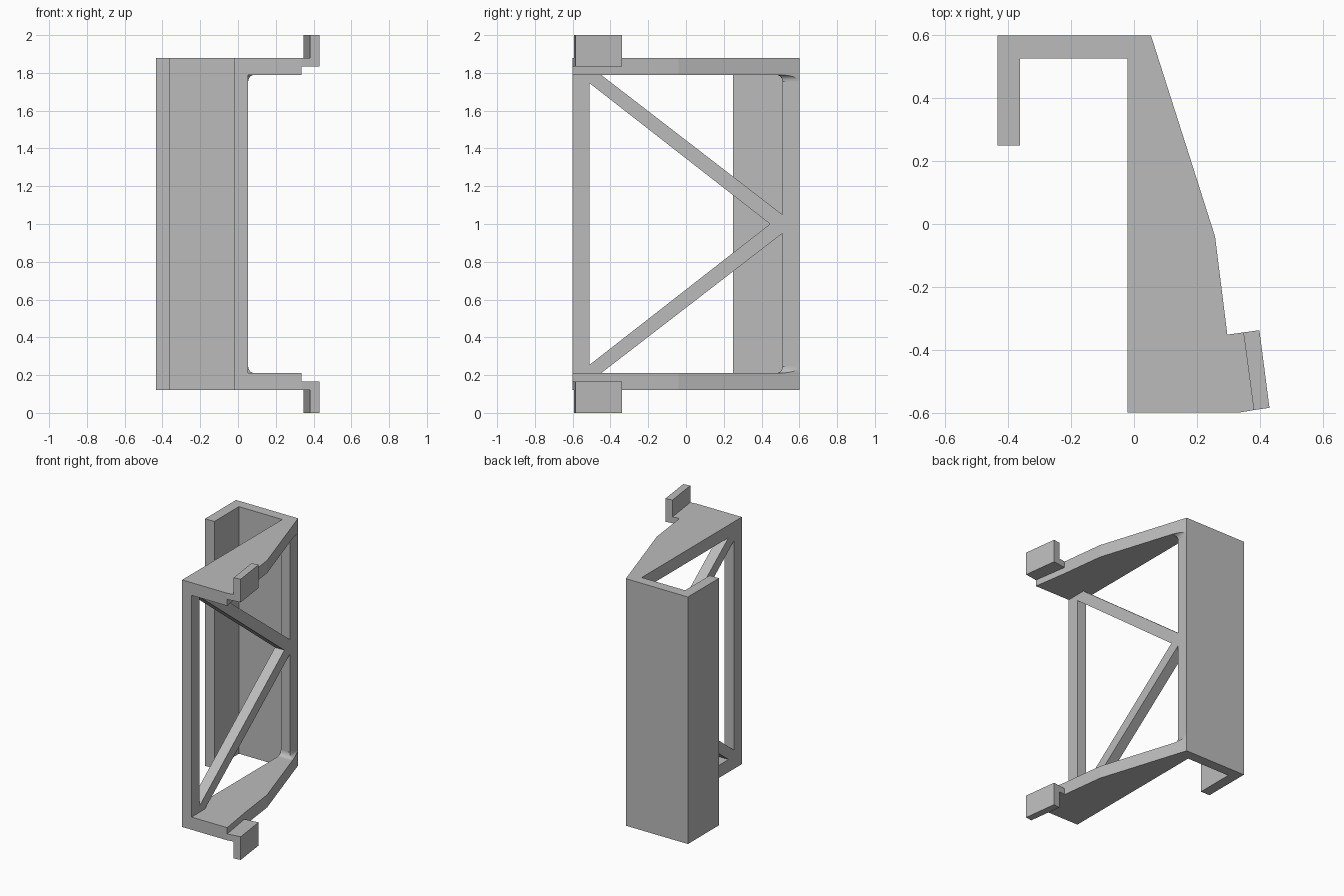
import bpy
import bmesh
from math import sin, cos, pi
from mathutils import Vector

cube = bpy.data.objects.get("Cube")
if cube:
    bpy.data.objects.remove(cube, do_unlink=True)

grey = bpy.data.materials.new("plain grey")
grey.use_nodes = True
GREY = (0.5, 0.5, 0.5, 1)
grey.diffuse_color = GREY
grey.node_tree.nodes["Principled BSDF"].inputs["Base Color"].default_value = GREY

MID = 1.0               # height of the symmetry plane
TOP, UNDER = 0.88, 0.79  # arm faces, measured from the symmetry plane
INNER, OUTER = -0.02, 0.054  # thickness of the side frame in x
POST = 0.51             # inner edge of the posts in y
SLOPE_TOP, SLOPE_END = Vector((OUTER, 0.6, 0)), Vector((0.258, -0.04, 0))


def finish(name, bm, mirror):
    """Turn a bmesh into a grey object, optionally mirrored about mid height."""
    bmesh.ops.recalc_face_normals(bm, faces=bm.faces)
    mesh = bpy.data.meshes.new(name)
    bm.to_mesh(mesh)
    bm.free()
    mesh.materials.append(grey)
    obj = bpy.data.objects.new(name, mesh)
    bpy.context.collection.objects.link(obj)
    obj.location.z = MID
    if mirror:
        mod = obj.modifiers.new("Mirror", 'MIRROR')
        mod.use_axis = (False, False, True)
        mod.use_mirror_merge = False
    return obj


def prism(name, outline, low, high, axis='z', mirror=False):
    """Extrude an xy outline along z, or a yz outline along x."""
    bm = bmesh.new()
    place = (lambda a, b: (a, b, low)) if axis == 'z' else (lambda a, b: (low, a, b))
    face = bm.faces.new([bm.verts.new(place(a, b)) for a, b in outline])
    new = bmesh.ops.extrude_face_region(bm, geom=[face])["geom"]
    step = Vector((0, 0, high - low)) if axis == 'z' else Vector((high - low, 0, 0))
    bmesh.ops.translate(bm, vec=step, verts=[v for v in new if isinstance(v, bmesh.types.BMVert)])
    return finish(name, bm, mirror)


def rect(a0, a1, b0, b1):
    return [(a0, b0), (a1, b0), (a1, b1), (a0, b1)]


# Back wall with its returning hook lip
prism("back_hook",
      [(-0.435, 0.25), (-0.362, 0.25), (-0.362, 0.527), (INNER, 0.527),
       (INNER, 0.6), (-0.435, 0.6)], -TOP, TOP)

# Side frame: two posts and a pair of diagonal braces
prism("front_post", rect(-0.6, -POST, -UNDER, UNDER), INNER, OUTER, 'x')
prism("back_post", rect(POST, 0.6, -UNDER, UNDER), INNER, OUTER, 'x')
prism("diagonal_brace",
      [(-POST, UNDER), (-0.45, UNDER), (POST, 0.05), (POST, 0), (0.445, 0), (-POST, 0.745)],
      INNER, OUTER, 'x', mirror=True)

# Tapered arms at top and bottom
prism("arm",
      [(INNER, -0.6), (0.335, -0.6), (0.297, -0.352), tuple(SLOPE_END.xy),
       tuple(SLOPE_TOP.xy), (INNER, 0.6)], UNDER, TOP, mirror=True)

# Thin step and upright clip block at the end of each arm
prism("clip_step", [(0.297, -0.352), (0.348, -0.345), (0.381, -0.592), (0.335, -0.6)],
      0.835, TOP, mirror=True)
prism("clip_block", [(0.348, -0.345), (0.399, -0.338), (0.431, -0.585), (0.381, -0.592)],
      0.835, 1.0, mirror=True)

# Concave fillet swept around the back post, under the arm
R, STEPS = 0.035, 8
profile = [(0, 0)] + [(R - R * sin(t), R * cos(t) - R)
                      for t in [pi / 2 * i / STEPS for i in range(STEPS + 1)]]
stations = [(INNER, POST, -pi / 2)]
stations += [(OUTER, POST, -pi / 2 + pi / 2 * i / STEPS) for i in range(STEPS + 1)]
stations += [(OUTER, 0.6, 0)]
bm = bmesh.new()
rings = [[bm.verts.new((x + n * cos(a), y + n * sin(a), UNDER + z)) for n, z in profile]
         for x, y, a in stations]
count = len(profile)
for r0, r1 in zip(rings, rings[1:]):
    for i in range(count):
        j = (i + 1) % count
        bm.faces.new((r0[i], r0[j], r1[j], r1[i]))
bm.faces.new(rings[0])
bm.faces.new(rings[-1])
bmesh.ops.remove_doubles(bm, verts=bm.verts, dist=0.0001)
# Trim the fillet flush with the sloping arm edge
run = SLOPE_END - SLOPE_TOP
cut = bmesh.ops.bisect_plane(bm, geom=bm.verts[:] + bm.edges[:] + bm.faces[:], dist=0.00001,
                             plane_co=SLOPE_TOP, plane_no=Vector((-run.y, run.x, 0)),
                             clear_outer=True)["geom_cut"]
bmesh.ops.holes_fill(bm, edges=[e for e in cut if isinstance(e, bmesh.types.BMEdge)], sides=0)
fillet = finish("arm_fillet", bm, True)
bpy.context.view_layer.objects.active = fillet
fillet.select_set(True)
bpy.ops.object.shade_smooth_by_angle(angle=0.5)
